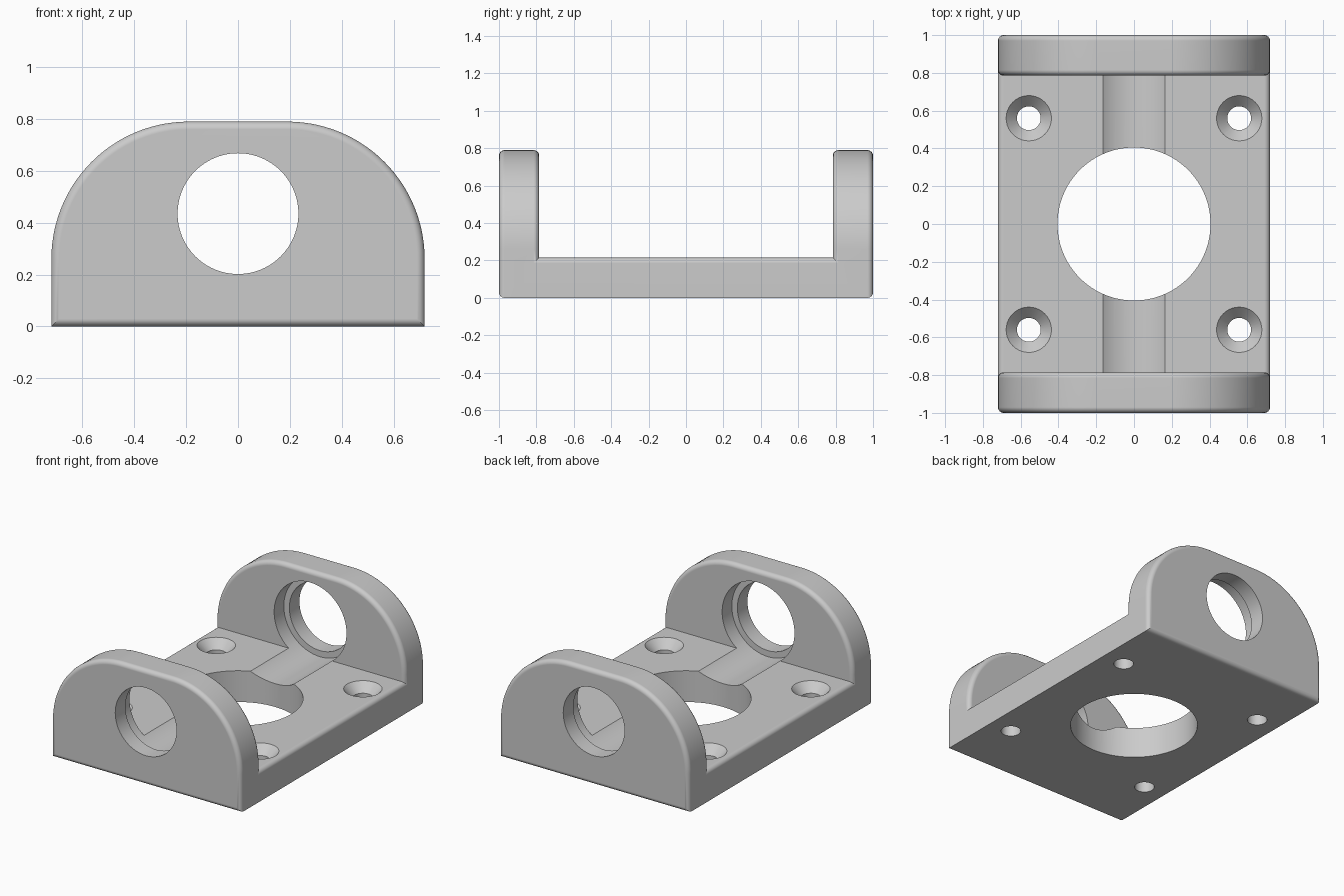
import bpy, bmesh, math
from mathutils import Matrix

cube = bpy.data.objects.get("Cube")
if cube:
    bpy.data.objects.remove(cube, do_unlink=True)

HALF_W, HEIGHT, BASE_H = 0.72, 0.79, 0.215
WALL_IN, WALL_OUT = 0.785, 1.0
ARC_R, FILLET, BORE_Z = 0.53, 0.03, 0.435

grey = bpy.data.materials.new("plain grey")
grey.use_nodes = True
grey.diffuse_color = (0.6, 0.6, 0.6, 1)
grey.node_tree.nodes["Principled BSDF"].inputs["Base Color"].default_value = (0.6, 0.6, 0.6, 1)


def make_object(name, bm):
    bmesh.ops.recalc_face_normals(bm, faces=bm.faces)
    mesh = bpy.data.meshes.new(name)
    bm.to_mesh(mesh)
    bm.free()
    mesh.materials.append(grey)
    obj = bpy.data.objects.new(name, mesh)
    bpy.context.collection.objects.link(obj)
    return obj


def loft(name, stations):
    """Skin a run of (y, outline) sections and cap both ends."""
    bm = bmesh.new()
    rings = [[bm.verts.new((x, y, z)) for x, z in pts] for y, pts in stations]
    for a, b in zip(rings, rings[1:]):
        for i in range(len(a)):
            j = (i + 1) % len(a)
            bm.faces.new((a[i], a[j], b[j], b[i]))
    bm.faces.new(rings[0])
    bm.faces.new(rings[-1])
    return make_object(name, bm)


def rounded_outline(inset, top, radius, steps):
    """Flat-bottomed outline with two rounded upper corners."""
    r = radius - inset
    cx, cz = HALF_W - radius, top - radius
    right = [(HALF_W - inset, inset)]
    for i in range(steps + 1):
        a = math.pi / 2 * i / steps
        right.append((cx + r * math.cos(a), cz + r * math.sin(a)))
    return right + [(-x, z) for x, z in reversed(right)]


def cylinder(name, r1, r2, depth, centre, along_y=False, segments=96):
    bm = bmesh.new()
    turn = Matrix.Rotation(math.pi / 2, 4, "X") if along_y else Matrix()
    bmesh.ops.create_cone(bm, cap_ends=True, segments=segments, radius1=r1, radius2=r2,
                          depth=depth, matrix=Matrix.Translation(centre) @ turn)
    obj = make_object(name, bm)
    obj.hide_render = True
    return obj


def combine(target, other, operation):
    mod = target.modifiers.new(operation.title(), "BOOLEAN")
    mod.operation, mod.solver, mod.object = operation, "EXACT", other
    bpy.context.view_layer.objects.active = target
    bpy.ops.object.modifier_apply(modifier=mod.name)
    bpy.data.objects.remove(other, do_unlink=True)


# Base plate with eased upper side edges
plate = rounded_outline(0, BASE_H, FILLET, 6)
bracket = loft("bracket", [(-0.9, plate), (0.9, plate)])

# End walls with arched tops and rounded rims
for side, label in ((-1, "front_wall"), (1, "back_wall")):
    rim = []
    for i in range(7):
        a = math.pi / 2 * i / 6
        rim.append((FILLET * (1 - math.sin(a)), FILLET * (1 - math.cos(a))))
    sections = [(WALL_OUT - dy, inset) for inset, dy in rim]
    sections += [(WALL_IN + dy, inset) for inset, dy in reversed(rim)]
    wall = loft(label, [(side * y, rounded_outline(t, HEIGHT, ARC_R, 28)) for y, t in sections])
    combine(bracket, wall, "UNION")

# Shaft bore, with the wider bearing seat that also grooves the base
combine(bracket, cylinder("shaft_bore", 0.233, 0.233, 2.4, (0, 0, BORE_Z), True), "DIFFERENCE")
combine(bracket, cylinder("bearing_seat", 0.275, 0.275, 1.78, (0, 0, BORE_Z), True), "DIFFERENCE")

# Large central opening
combine(bracket, cylinder("centre_hole", 0.405, 0.405, 0.8, (0, 0, 0.1)), "DIFFERENCE")

# Four countersunk screw holes
SINK = 0.06
for sx in (-1, 1):
    for sy in (-1, 1):
        x, y = sx * 0.557, sy * 0.56
        combine(bracket, cylinder("screw_hole", 0.063, 0.063, 0.8, (x, y, 0.1), segments=40),
                "DIFFERENCE")
        # cone carried a little above the plate for a clean cut
        slope = (0.12 - 0.063) / SINK
        depth = SINK + 0.02
        combine(bracket, cylinder("countersink", 0.063, 0.063 + slope * depth, depth,
                                  (x, y, BASE_H - SINK + depth / 2), segments=40), "DIFFERENCE")

# Smooth the curves and keep the flats flat
bpy.ops.object.select_all(action="DESELECT")
bracket.select_set(True)
bpy.context.view_layer.objects.active = bracket
bpy.ops.object.shade_smooth_by_angle(angle=math.radians(25))
weighted = bracket.modifiers.new("Flat faces", "WEIGHTED_NORMAL")
weighted.keep_sharp = True
